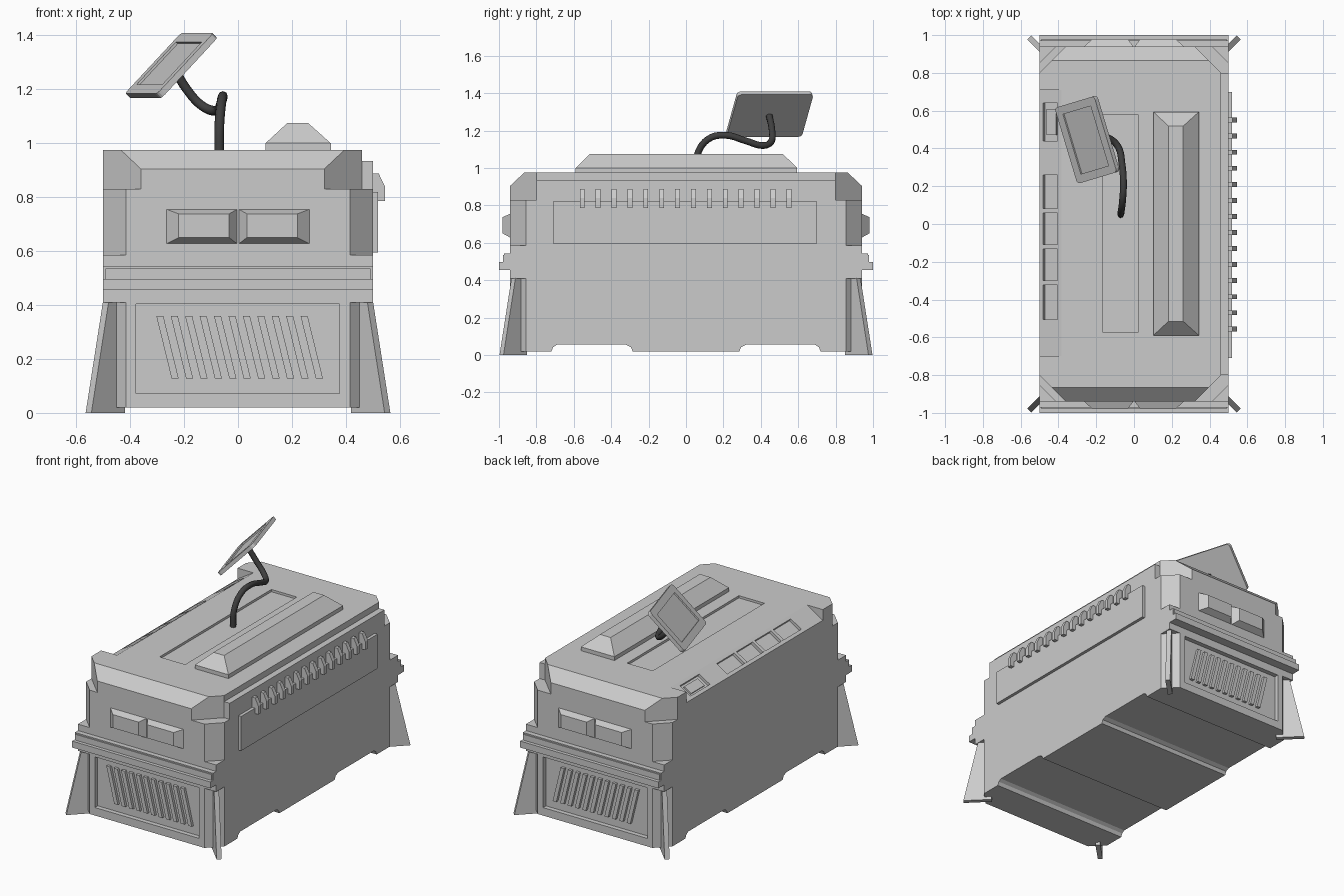
import bpy, bmesh, math
from mathutils import Vector, Matrix

if "Cube" in bpy.data.objects:
    bpy.data.objects.remove(bpy.data.objects["Cube"])


def loft(name, a, b, mirror=None, matrix=None):
    """Solid between two matching polygon rings, optionally mirrored."""
    bm = bmesh.new()
    va, vb = [[bm.verts.new(p) for p in ring] for ring in (a, b)]
    bm.faces.new(va)
    bm.faces.new(vb)
    n = len(a)
    for i in range(n):
        j = (i + 1) % n
        bm.faces.new((va[i], va[j], vb[j], vb[i]))
    bmesh.ops.recalc_face_normals(bm, faces=bm.faces)
    me = bpy.data.meshes.new(name)
    bm.to_mesh(me)
    bm.free()
    ob = bpy.data.objects.new(name, me)
    bpy.context.collection.objects.link(ob)
    if matrix:
        me.transform(matrix)
    if mirror:
        m = ob.modifiers.new("mirror", 'MIRROR')
        m.use_axis = ('X' in mirror, 'Y' in mirror, False)
        m.use_mirror_merge = False
    return ob


def rect(x0, x1, y0, y1, z):
    return [(x0, y0, z), (x1, y0, z), (x1, y1, z), (x0, y1, z)]


def box(name, x0, x1, y0, y1, z0, z1, **kw):
    return loft(name, rect(x0, x1, y0, y1, z0), rect(x0, x1, y0, y1, z1), **kw)


def octagon(name, x0, x1, y, c, z0, z1):
    p = [(x0 + c, -y), (x1 - c, -y), (x1, c - y), (x1, y - c),
         (x1 - c, y), (x0 + c, y), (x0, y - c), (x0, c - y)]
    return loft(name, [(*q, z0) for q in p], [(*q, z1) for q in p])


def cut(ob, *cutters):
    """Subtract the cutters, bake the result and drop the cutters."""
    for c in cutters:
        c.hide_render = True
        m = ob.modifiers.new("cut", 'BOOLEAN')
        m.operation, m.solver, m.object = 'DIFFERENCE', 'EXACT', c
    dg = bpy.context.evaluated_depsgraph_get()
    me = bpy.data.meshes.new_from_object(ob.evaluated_get(dg))
    ob.modifiers.clear()
    ob.data = me
    for c in cutters:
        bpy.data.objects.remove(c)


# Lower body: chamfered corners, recessed end panels, underside channels
lower = octagon("lower_body", -0.5, 0.5, 0.94, 0.085, 0.02, 0.41)
channel = [(0.285, 0.0), (0.285, 0.02), (0.295, 0.042), (0.32, 0.055),
           (0.69, 0.055), (0.71, 0.042), (0.72, 0.02), (0.72, 0.0)]
cut(lower,
    box("panel_cutter", -0.378, 0.376, -1.0, -0.91, 0.072, 0.403, mirror='Y'),
    loft("channel_cutter", [(-0.6, y, z) for y, z in channel],
         [(0.6, y, z) for y, z in channel], mirror='Y'))

# Slanted vent slats on both ends
for i in range(11):
    x = -0.303 + i * 0.0535
    slat = [(x, 0.36), (x + 0.026, 0.36), (x + 0.083, 0.127), (x + 0.057, 0.127)]
    loft("vent_slat", [(u, -0.905, z) for u, z in slat],
         [(u, -0.928, z) for u, z in slat], mirror='Y')

# Middle body tiers
box("waist_body", -0.5, 0.5, -0.94, 0.94, 0.41, 0.585)
octagon("upper_body", -0.5, 0.5, 0.94, 0.085, 0.585, 0.83)
box("right_shoulder", 0.4, 0.5, -0.8, 0.8, 0.83, 0.935)

# Top tier: sloped ends, sloped control edge on the left, shallow deck recess
top = octagon("top_body", -0.5, 0.46, 0.94, 0.14, 0.83, 0.975)
wedge = [(-0.945, 0.9), (-0.86, 0.98), (-0.86, 1.05), (-1.05, 1.05), (-1.05, 0.9)]
end_cut = loft("end_cutter", [(-0.7, y, z) for y, z in wedge],
               [(0.7, y, z) for y, z in wedge], mirror='Y')
edge = [(-0.385, 0.975), (-0.385, 1.05), (-0.6, 1.05), (-0.6, 0.845), (-0.5, 0.905)]
edge_cut = loft("edge_cutter", [(x, -0.7, z) for x, z in edge],
                [(x, 0.71, z) for x, z in edge])
deck_cut = box("deck_cutter", -0.165, 0.02, -0.575, 0.58, 0.96, 1.05)
# Frame lying on the control slope: u up-slope, v along y, w outwards
u = Vector((0.115, 0, 0.07)).normalized()
v = Vector((0, 1, 0))
w = u.cross(v)
slope = Matrix((u, v, w)).transposed().to_4x4()
slope.translation = (-0.4425, 0, 0.94)
small_cut = box("small_cutter", -0.045, 0.045, 0.44, 0.64, -0.018, 0.05, matrix=slope)
long_cut = box("long_cutter", -0.045, 0.045, -0.505, 0.26, -0.018, 0.05, matrix=slope)
cut(top, end_cut, edge_cut, deck_cut, small_cut, long_cut)

# Control dividers and the small display block
for y in (0.07, -0.12, -0.31):
    box("control_divider", -0.045, 0.045, y - 0.012, y + 0.012, -0.02, 0.002, matrix=slope)
box("small_display", -0.03, 0.03, 0.47, 0.61, -0.02, -0.008, matrix=slope)

# Stepped bumper rails across both ends
box("rail_base", -0.5, 0.5, -0.972, -0.93, 0.455, 0.543, mirror='Y')
box("rail_inset", -0.492, 0.492, -0.978, -0.96, 0.48, 0.535, mirror='Y')
box("rail_lip", -0.5, 0.5, -1.0, -0.96, 0.455, 0.497, mirror='Y')

# Paired faceted lamps on both ends
for s in (-1, 1):
    outer = [(0, 0.625), (0.27, 0.625), (0.27, 0.757), (0, 0.757)]
    inner = [(0.033, 0.65), (0.22, 0.65), (0.22, 0.738), (0.033, 0.738)]
    loft("end_lamp", [(s * x, -0.935, z) for x, z in outer],
         [(s * x, -0.98, z) for x, z in inner], mirror='Y')

# Splayed diagonal feet on four corners
foot = [(0.0, 0.0), (0.176, 0.0), (0.085, 0.413), (0.0, 0.413)]
k = math.sqrt(0.5)
rings = [[(0.43 + (d + t) * k, -0.862 - (d - t) * k, z) for d, z in foot]
         for t in (-0.015, 0.015)]
loft("corner_foot", *rings, mirror='XY')

# Right side plate with hooked cooling fins
box("side_plate", 0.49, 0.52, -0.71, 0.7, 0.595, 0.82)
fin = [(0.495, 0.785), (0.545, 0.785), (0.545, 0.84), (0.522, 0.887), (0.495, 0.887)]
for i in range(14):
    y = -0.555 + i * 0.085
    loft("cooling_fin", [(x, y - 0.013, z) for x, z in fin],
         [(x, y + 0.013, z) for x, z in fin])

# Raised ridge on the deck
box("ridge_base", 0.102, 0.344, -0.59, 0.594, 0.965, 1.0)
loft("ridge_top", rect(0.102, 0.344, -0.59, 0.594, 1.0),
     rect(0.183, 0.26, -0.515, 0.518, 1.075))

# Flexible neck
dark = bpy.data.materials.new("dark_rubber")
dark.diffuse_color = (0.05, 0.05, 0.05, 1)
dark.use_nodes = True
dark.node_tree.nodes["Principled BSDF"].inputs["Base Color"].default_value = dark.diffuse_color
path = [(-.07, .05, .955), (-.069, .06, 1.07), (-.061, .12, 1.155), (-.056, .21, 1.175),
        (-.064, .32, 1.145), (-.085, .41, 1.12), (-.135, .455, 1.14),
        (-.19, .46, 1.20), (-.238, .445, 1.28)]
cu = bpy.data.curves.new("neck", 'CURVE')
cu.dimensions = '3D'
cu.bevel_depth, cu.bevel_resolution, cu.resolution_u = 0.018, 2, 5
cu.use_fill_caps = True
sp = cu.splines.new('BEZIER')
sp.bezier_points.add(len(path) - 1)
for bp, p in zip(sp.bezier_points, path):
    bp.co = p
    bp.handle_left_type = bp.handle_right_type = 'AUTO'
cu.materials.append(dark)
bpy.context.collection.objects.link(bpy.data.objects.new("flexible_neck", cu))

# Tilted tablet with rounded corners and a recessed screen
X = Vector((0.12, -0.40, 0)).normalized()
Z = X.cross(Vector((0.205, 0.075, 0.225))).normalized()
tilt = Matrix((X, Z.cross(X), Z)).transposed().to_4x4()
tilt.translation = (-0.2475, 0.447, 1.288)
hx, hy, r = 0.21, 0.157, 0.02
outline = []
for cx, cy, a0 in ((1, 1, 0), (-1, 1, 90), (-1, -1, 180), (1, -1, 270)):
    for s in range(4):
        a = math.radians(a0 + s * 30)
        outline.append((cx * (hx - r) + r * math.cos(a), cy * (hy - r) + r * math.sin(a)))
tablet = loft("tablet", [(x, y, -0.012) for x, y in outline],
              [(x, y, 0.012) for x, y in outline], matrix=tilt)
cut(tablet, box("screen_cutter", -0.165, 0.165, -0.11, 0.11, 0.003, 0.05, matrix=tilt))
